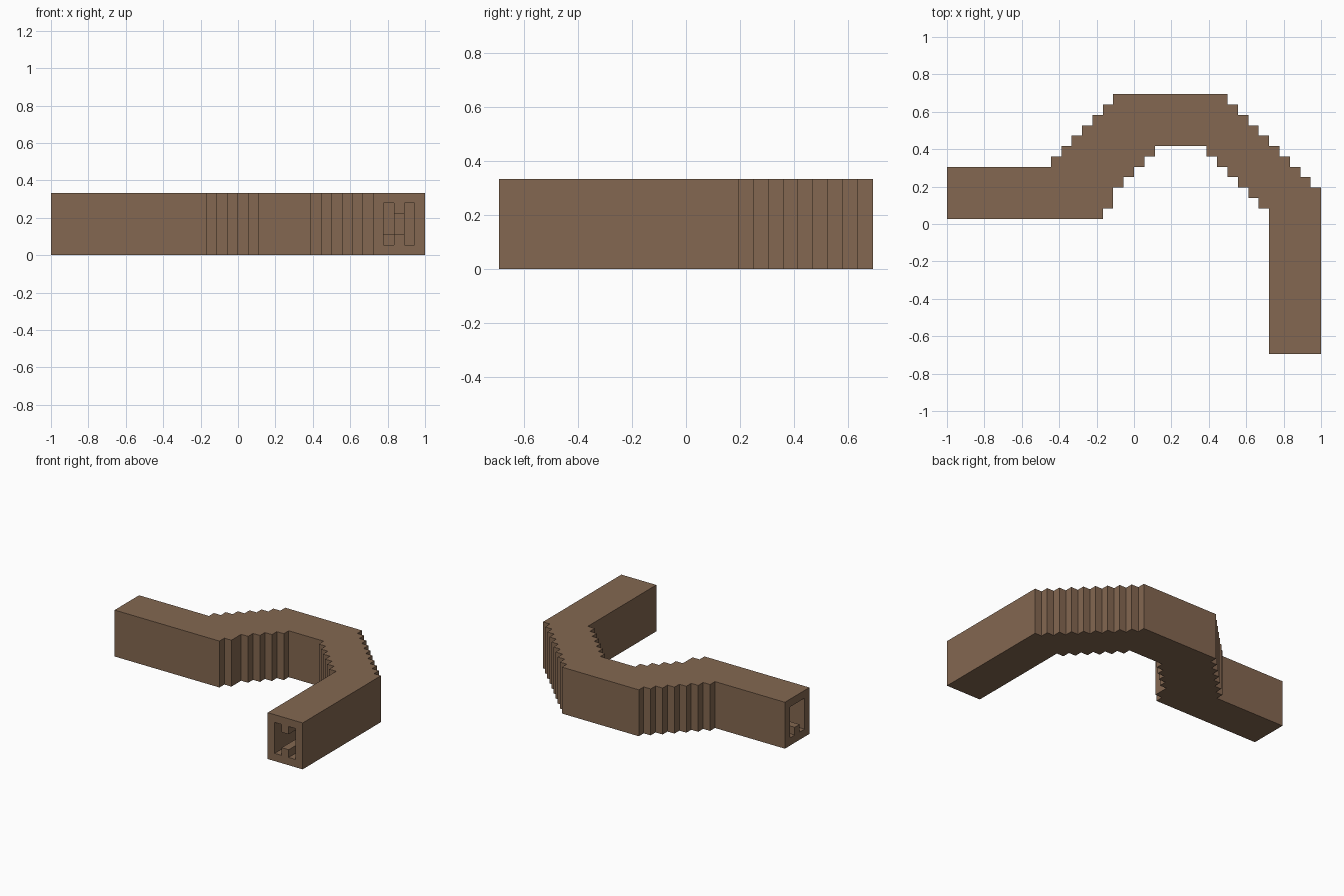
import bpy
import bmesh

if "Cube" in bpy.data.objects:
    bpy.data.objects.remove(bpy.data.objects["Cube"])

UNIT = 1 / 18            # one block; the passage is 36 x 25 x 6 blocks

brown = bpy.data.materials.new("earth brown")
brown.use_nodes = True
brown.diffuse_color = (0.23, 0.137, 0.082, 1)
brown.node_tree.nodes["Principled BSDF"].inputs["Base Color"].default_value = brown.diffuse_color


def stairs(x, y, runs):
    """Corner points of a stepped line; each run is (start x, step y, count)."""
    points = [(x, y)]
    for start, rise, count in runs:
        for i in range(count):
            points.append((start + i, y))
            y += rise
            points.append((start + i, y))
    return points


def prism(name, outline, bottom, top):
    """Extrude a plan outline, measured in blocks, between two heights."""
    bm = bmesh.new()
    verts = [bm.verts.new(((x - 18) * UNIT, (y - 12.5) * UNIT, bottom * UNIT))
             for x, y in outline]
    face = bm.faces.new(verts)
    side = bmesh.ops.extrude_face_region(bm, geom=[face])["geom"]
    moved = [v for v in side if isinstance(v, bmesh.types.BMVert)]
    bmesh.ops.translate(bm, verts=moved, vec=(0, 0, (top - bottom) * UNIT))
    bmesh.ops.recalc_face_normals(bm, faces=bm.faces)
    mesh = bpy.data.meshes.new(name)
    bm.to_mesh(mesh)
    bm.free()
    mesh.materials.append(brown)
    obj = bpy.data.objects.new(name, mesh)
    bpy.context.collection.objects.link(obj)
    return obj


def band(back, front, right, end):
    """Close the back and front stepped lines into one plan outline."""
    return back + [(right, back[-1][1]), (right, end)] + front[::-1]


# Outer passage
passage = prism("passage", band(
    stairs(0, 18, [(10, 1, 7), (27, -1, 9)]),
    stairs(0, 13, [(15, 1, 1), (16, 2, 1), (17, 1, 4), (25, -1, 6), (31, -14, 1)]),
    36, 0), 0, 6)

# Hollow running through to both open ends
hollow = prism("hollow_cutter", band(
    stairs(-1, 17, [(11, 1, 7), (26, -1, 9)]),
    stairs(-1, 14, [(14, 1, 1), (15, 2, 1), (16, 1, 4), (26, -1, 6), (32, -16, 1)]),
    35, -1), 1, 5)
hollow.hide_render = True
cut = passage.modifiers.new("hollow", "BOOLEAN")
cut.operation = "DIFFERENCE"
cut.solver = "EXACT"
cut.object = hollow
bpy.context.view_layer.objects.active = passage
bpy.ops.object.modifier_apply(modifier=cut.name)
bpy.data.objects.remove(hollow)

# Raised strip along the floor
prism("floor_ridge", band(
    stairs(0, 16, [(12, 1, 7), (25, -1, 9)]),
    stairs(0, 15, [(13, 1, 7), (24, -1, 9), (33, -13, 1)]),
    34, 0), 1, 2)

# Hanging strip along the ceiling of the front arm
prism("ceiling_ridge", [(33, 0), (34, 0), (34, 14), (33, 14)], 4, 5)
